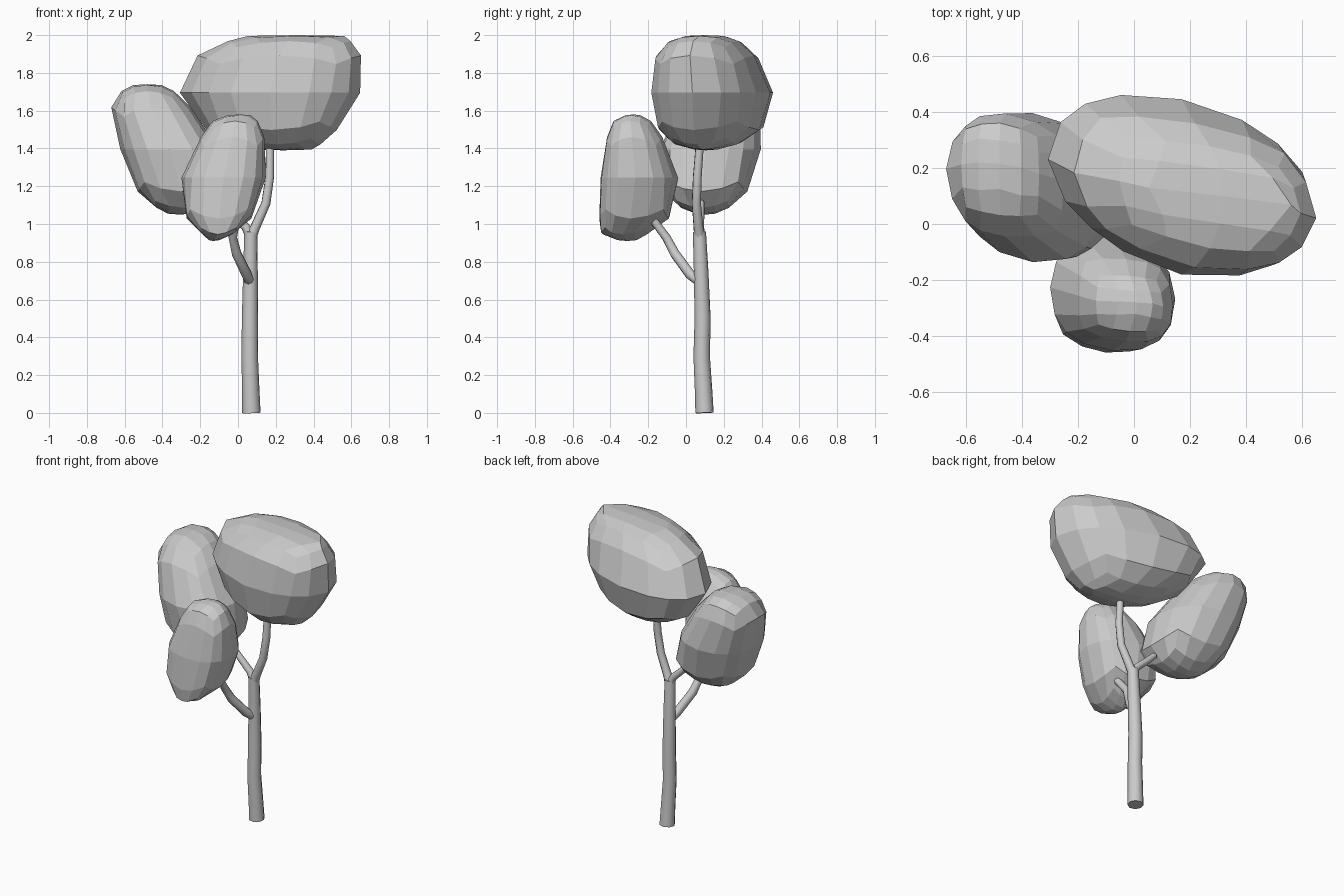
import bpy, bmesh
from math import hypot, sin, pi, sqrt

if "Cube" in bpy.data.objects:
    bpy.data.objects.remove(bpy.data.objects["Cube"])


def add(name, data):
    ob = bpy.data.objects.new(name, data)
    bpy.context.collection.objects.link(ob)
    return ob


def limb(name, points):
    """Smooth eight-sided tapered tube through (x, y, z, radius) points."""
    cu = bpy.data.curves.new(name, 'CURVE')
    cu.dimensions = '3D'
    cu.bevel_depth = 1.0
    cu.bevel_resolution = 2
    cu.use_fill_caps = True
    sp = cu.splines.new('POLY')
    sp.points.add(len(points) - 1)
    sp.use_smooth = True
    for p, (x, y, z, r) in zip(sp.points, points):
        p.co = (x, y, z, 1)
        p.radius = r
    return add(name, cu)


def foliage(name, rows, rho, front, back):
    """Faceted cube-sphere fitted to rows of (z, xmin, xmax, ymin, ymax), top first.
    rho skews each elliptical cross-section in plan; front and back fill out
    (or trim, if negative) the corners on that side."""
    rows = rows[::-1]
    z0, z1 = rows[0][0], rows[-1][0]

    def section(z):
        for a, b in zip(rows, rows[1:]):
            if z <= b[0]:
                break
        t = (z - a[0]) / (b[0] - a[0])
        return [p + (q - p) * t for p, q in zip(a[1:], b[1:])]

    bm = bmesh.new()
    bmesh.ops.create_cube(bm, size=2)
    bmesh.ops.subdivide_edges(bm, edges=bm.edges[:], cuts=3, use_grid_fill=True)
    for v in bm.verts:
        u, s, w = v.co.normalized()
        z = (z0 + z1) / 2 + (z1 - z0) / 2 * sin(w * pi / 2)
        xa, xb, ya, yb = section(z)
        r = hypot(u, s)
        u, s = (u / r, s / r) if r > 1e-4 else (0, 0)
        k = 1.02 + (front if s < 0 else back) * 4 * u * u * s * s
        v.co = ((xa + xb) / 2 + (xb - xa) / 2 * u * k,
                (ya + yb) / 2 + (yb - ya) / 2 * (rho * u + sqrt(1 - rho * rho) * s) * k,
                z)
    bmesh.ops.recalc_face_normals(bm, faces=bm.faces[:])
    me = bpy.data.meshes.new(name)
    bm.to_mesh(me)
    bm.free()
    return add(name, me)


# Trunk and branches
limb("trunk", [(.071, .098, 0, .049), (.068, .094, .1, .047), (.062, .083, .3, .044),
               (.063, .088, .5, .043), (.066, .08, .75, .039), (.068, .071, .96, .035)])
limb("right_branch", [(.07, .072, .93, .03), (.09, .066, .98, .027), (.148, .055, 1.11, .025),
                      (.168, .06, 1.25, .024), (.17, .075, 1.45, .022)])
limb("left_branch", [(.068, .072, .93, .028), (.04, .073, .985, .023),
                     (-.03, .076, 1.05, .021), (-.095, .078, 1.115, .019)])
limb("front_branch", [(.062, .07, .695, .026), (.045, .02, .735, .028), (-.008, -.06, .845, .027),
                      (-.028, -.105, .93, .024), (-.01, -.18, 1.03, .022)])

# Crown, three faceted leaf masses
foliage("top_foliage", [
    (2.00, .08, .55, .02, .18), (1.98, -.02, .58, -.08, .27), (1.90, -.20, .64, -.16, .36),
    (1.80, -.27, .67, -.19, .44), (1.70, -.30, .64, -.19, .455), (1.57, -.25, .57, -.175, .44),
    (1.49, -.15, .51, -.145, .39), (1.42, -.02, .43, -.06, .27), (1.39, .10, .38, .06, .15)],
    -.3, -.04, .02)
foliage("left_foliage", [
    (1.74, -.54, -.42, .15, .28), (1.72, -.60, -.36, .05, .35), (1.64, -.67, -.27, -.03, .39),
    (1.50, -.65, -.17, -.10, .40), (1.37, -.61, -.09, -.14, .39), (1.22, -.56, -.05, -.14, .36),
    (1.12, -.49, -.09, -.08, .28), (1.07, -.40, -.18, 0, .20), (1.05, -.36, -.26, .07, .14)],
    -.1, .03, .02)
foliage("front_foliage", [
    (1.58, -.04, .06, -.31, -.25), (1.55, -.13, .10, -.38, -.19), (1.45, -.20, .14, -.42, -.12),
    (1.35, -.26, .15, -.435, -.08), (1.20, -.31, .14, -.455, -.03), (1.10, -.315, .11, -.46, -.03),
    (1.00, -.25, .05, -.455, -.12), (.95, -.19, -.02, -.45, -.20), (.91, -.15, -.11, -.35, -.27)],
    -.1, .06, .02)
